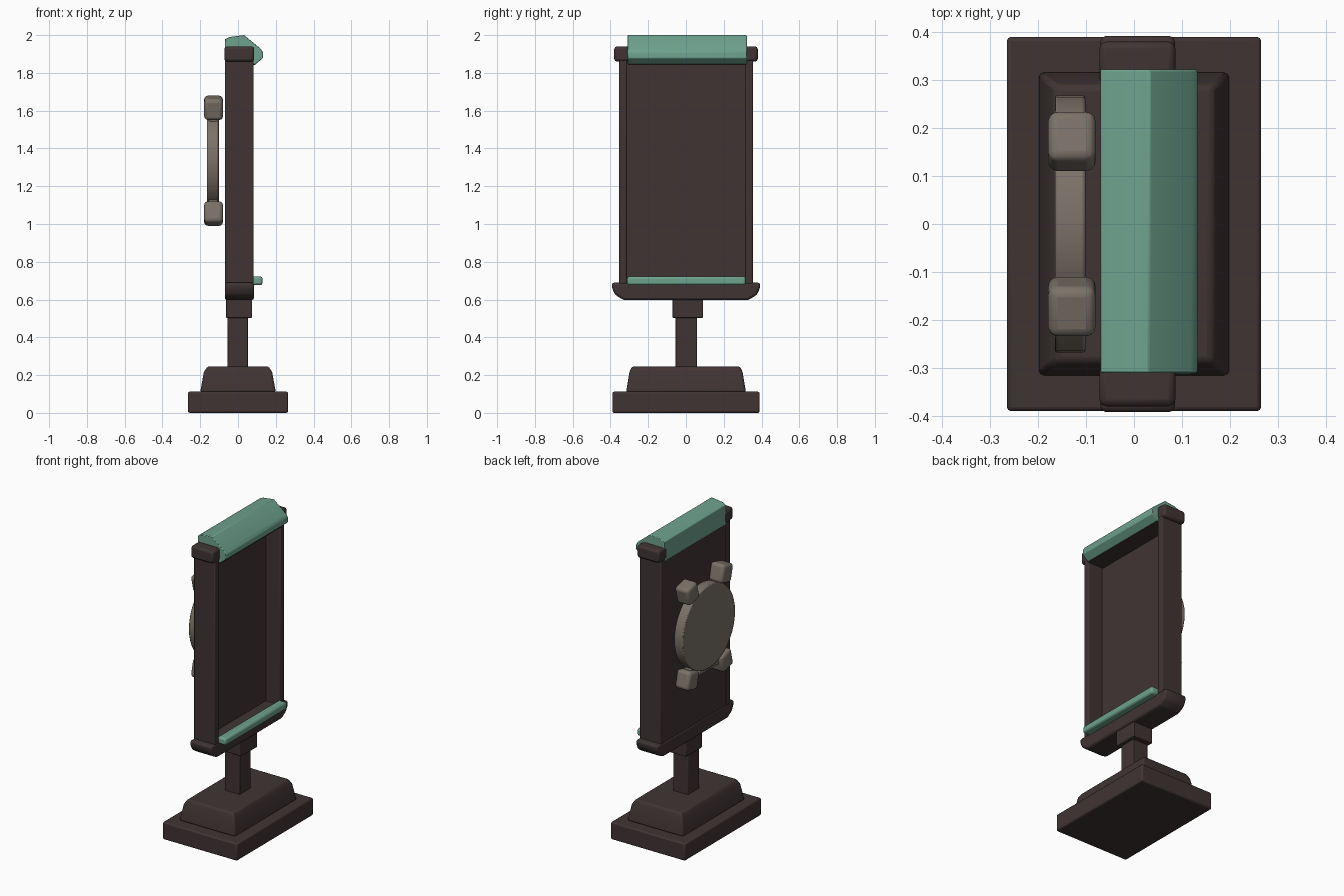
import bpy, bmesh, math
from mathutils import Matrix

if "Cube" in bpy.data.objects:
    bpy.data.objects.remove(bpy.data.objects["Cube"])


def material(name, rgb):
    m = bpy.data.materials.new(name)
    m.diffuse_color = (*rgb, 1)
    m.use_nodes = True
    m.node_tree.nodes["Principled BSDF"].inputs["Base Color"].default_value = m.diffuse_color
    return m


BROWN = material("dark_brown", (0.052, 0.034, 0.034))
GREEN = material("sea_green", (0.155, 0.36, 0.27))
TAUPE = material("warm_grey", (0.20, 0.17, 0.14))


def finish(name, bm, mat, bevel=0.0, segments=2):
    bmesh.ops.recalc_face_normals(bm, faces=bm.faces)
    me = bpy.data.meshes.new(name)
    bm.to_mesh(me)
    bm.free()
    ob = bpy.data.objects.new(name, me)
    bpy.context.collection.objects.link(ob)
    me.materials.append(mat)
    if bevel:
        mod = ob.modifiers.new("bevel", 'BEVEL')
        mod.width, mod.segments = bevel, segments
        mod.limit_method, mod.angle_limit = 'ANGLE', math.radians(25)
    bpy.ops.object.select_all(action='DESELECT')
    ob.select_set(True)
    bpy.context.view_layer.objects.active = ob
    bpy.ops.object.shade_smooth_by_angle(angle=math.radians(35))
    return ob


def box(name, x, y, z, mat=BROWN, bevel=0.01, segments=2, tilt=0.0):
    bm = bmesh.new()
    bmesh.ops.create_cube(bm, size=1)
    centre = [(a + b) / 2 for a, b in (x, y, z)]
    bm.transform(Matrix.Translation(centre) @ Matrix.Rotation(tilt, 4, 'X')
                 @ Matrix.Diagonal((x[1] - x[0], y[1] - y[0], z[1] - z[0], 1)))
    return finish(name, bm, mat, bevel, segments)


def extrude(name, points, depth, mat, bevel=0.01):
    """Extrude a closed 3D outline along a depth vector."""
    bm = bmesh.new()
    face = bm.faces.new([bm.verts.new(p) for p in points])
    res = bmesh.ops.extrude_face_region(bm, geom=[face])
    new = [v for v in res["geom"] if isinstance(v, bmesh.types.BMVert)]
    bmesh.ops.translate(bm, verts=new, vec=depth)
    # the starting face is kept by the extrusion and closes the far end
    return finish(name, bm, mat, bevel)


# Stepped base: plinth and a tapered upper block made of stacked rectangles
box("base_plinth", (-0.265, 0.265), (-0.39, 0.39), (0, 0.112), bevel=0.009)
bm = bmesh.new()
rings = []
for hx, hy, z in ((0.2, 0.317, 0.11), (0.181, 0.30, 0.215), (0.162, 0.286, 0.246)):
    rings.append([bm.verts.new((sx * hx, sy * hy, z))
                  for sx, sy in ((-1, -1), (1, -1), (1, 1), (-1, 1))])
for low, high in zip(rings, rings[1:]):
    for i in range(4):
        j = (i + 1) % 4
        bm.faces.new((low[i], low[j], high[j], high[i]))
bm.faces.new(rings[0])
bm.faces.new(rings[-1])
finish("base_upper", bm, BROWN, 0.01)

# Post and collar
box("post", (-0.055, 0.052), (-0.056, 0.058), (0.235, 0.52), bevel=0.004)
box("post_collar", (-0.064, 0.075), (-0.072, 0.09), (0.503, 0.62), bevel=0.004)

# Frame: chamfered bottom rail, side rails, top rail, recessed board
extrude("bottom_rail",
        [(-0.07, y, z) for y, z in ((-0.33, 0.597), (0.33, 0.597), (0.375, 0.625),
                                    (0.392, 0.66), (0.392, 0.69), (-0.392, 0.69),
                                    (-0.392, 0.66), (-0.375, 0.625))],
        (0.155, 0, 0), BROWN, 0.012)
for side, label in ((-1, "left"), (1, "right")):
    y = sorted((side * 0.313, side * 0.354))
    box(f"{label}_rail", (-0.068, 0.083), y, (0.68, 1.88), bevel=0.006)
    y = sorted((side * 0.29, side * 0.38))
    box(f"{label}_top_cap", (-0.072, 0.086), y, (1.86, 1.94), bevel=0.014)
box("top_rail", (-0.066, 0.08), (-0.31, 0.31), (1.85, 1.935), bevel=0)
box("board", (-0.066, -0.02), (-0.32, 0.32), (0.68, 1.87), bevel=0)

# Green awning with a brown soffit, and the ledge at the bottom
extrude("awning",
        [(x, -0.31, z) for x, z in ((-0.07, 1.852), (-0.07, 1.978), (-0.045, 1.99),
                                    (0.032, 2.0), (0.118, 1.93), (0.132, 1.91),
                                    (0.132, 1.878), (0.092, 1.845))],
        (0, 0.632, 0), GREEN, 0.004)
box("awning_soffit", (-0.06, 0.092), (-0.306, 0.318), (1.841, 1.848), bevel=0)
box("lower_ledge", (0.07, 0.13), (-0.312, 0.316), (0.676, 0.722), GREEN, 0.012)

# Round dial on the back
bm = bmesh.new()
bmesh.ops.create_cone(bm, cap_ends=True, segments=40, radius1=0.268, radius2=0.268,
                      depth=0.064)
bm.transform(Matrix.Translation((-0.133, 0, 1.335)) @ Matrix.Rotation(math.pi / 2, 4, 'Y'))
finish("dial", bm, TAUPE, 0.006)

# Four rounded lugs around the dial, each with a short neck
for sy in (-1, 1):
    for sz, label in ((-1, "lower"), (1, "upper")):
        cy, cz = sy * 0.172, 1.335 + sz * 0.28
        tilt = -sy * sz * math.radians(14)
        side = "left" if sy < 0 else "right"
        box(f"{label}_{side}_lug", (-0.179, -0.08), (cy - 0.054, cy + 0.054),
            (cz - 0.058, cz + 0.058), TAUPE, 0.02, 3, tilt)
        ny, nz = sy * 0.145, 1.335 + sz * 0.22
        box(f"{label}_{side}_neck", (-0.155, -0.108), (ny - 0.025, ny + 0.025),
            (nz - 0.04, nz + 0.04), TAUPE, 0.006, 2, tilt)

# Thin bar joining the lower lugs
box("lower_bar", (-0.15, -0.112), (-0.14, 0.14), (1.045, 1.07), TAUPE, 0.005)
